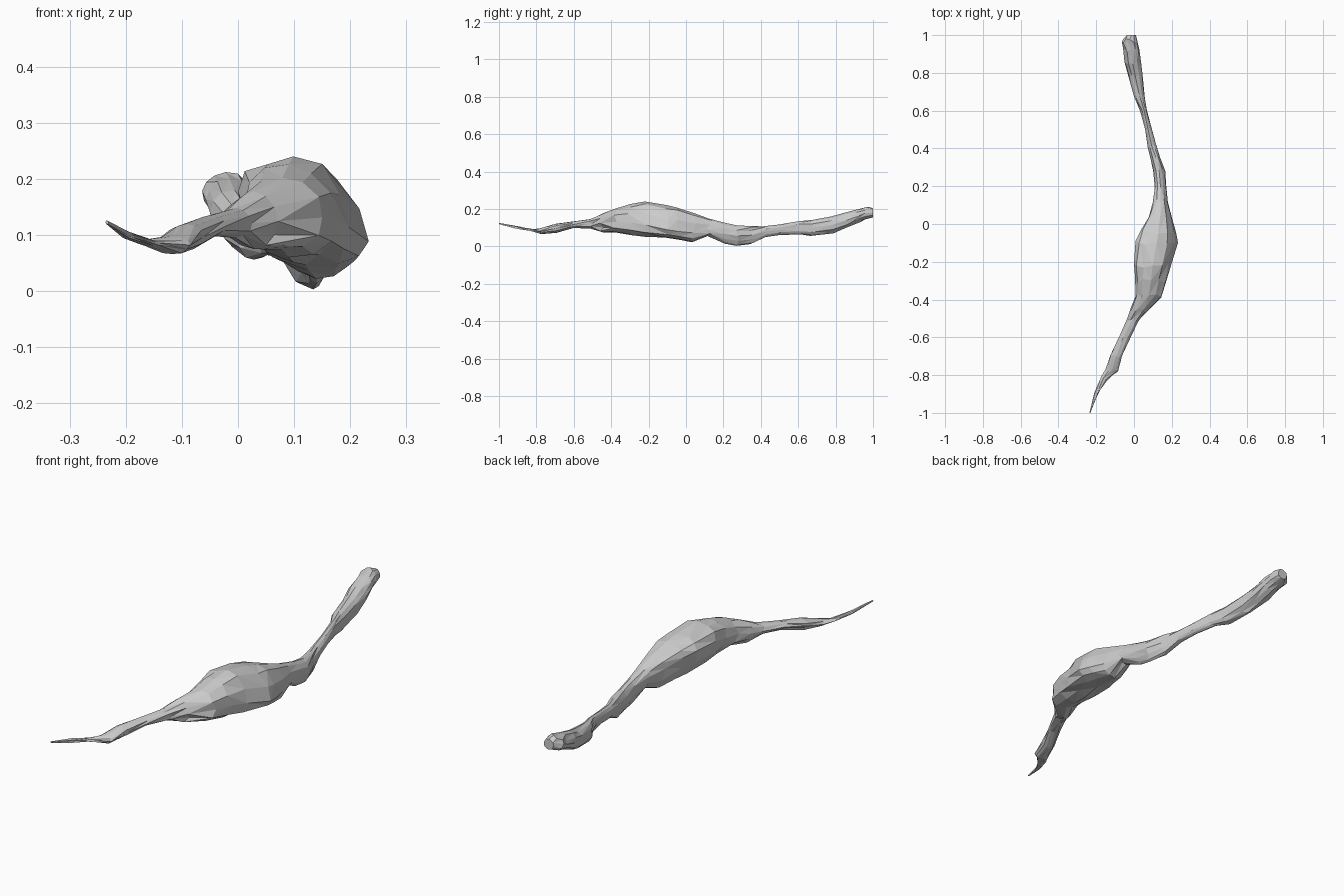
import bpy, bmesh, math, random

random.seed(4)
SIDES = 12

# Cross-sections along the body: y, left x, right x, bottom z, top z
SECTIONS = [
    (-1.00, -.236, -.231, .119, .126),
    (-.90, -.210, -.190, .094, .107),
    (-.82, -.175, -.143, .080, .092),
    (-.77, -.150, -.085, .066, .098),
    (-.70, -.125, -.062, .072, .120),
    (-.60, -.077, -.020, .098, .135),
    (-.51, -.035, .025, .095, .148),
    (-.45, -.015, .072, .075, .178),
    (-.38, .008, .150, .073, .202),
    (-.30, .006, .175, .060, .226),
    (-.22, .000, .197, .051, .240),
    (-.10, .008, .233, .047, .220),
    (-.04, .035, .222, .035, .207),
    (.04, .078, .200, .022, .178),
    (.12, .100, .180, .055, .150),
    (.20, .110, .170, .014, .128),
    (.27, .102, .166, .003, .112),
    (.35, .088, .138, .012, .108),
    (.42, .072, .116, .050, .107),
    (.50, .058, .095, .060, .116),
    (.60, .034, .070, .064, .135),
    (.67, .000, .058, .056, .142),
    (.78, -.030, .046, .070, .160),
    (.86, -.050, .037, .100, .180),
    (.92, -.058, .028, .128, .200),
    (.97, -.064, .020, .145, .212),
    (1.00, -.038, .010, .155, .203),
]


def bump(y, centre, width):
    return math.exp(-((y - centre) / width) ** 2)


def ring(bm, section, end):
    """One irregular, slightly sheared oval around the body."""
    y, x0, x1, z0, z1 = section
    verts = []
    keel = bump(y, .27, .1)
    lean = -.045 * bump(y, -.1, .2)
    for i in range(SIDES):
        a = math.tau * i / SIDES
        c, s = math.cos(a), math.sin(a)
        axis = i % 3 == 0
        k = 1 if axis else random.uniform(.93, 1.07)
        if s < -.1:
            c *= 1 - .45 * keel * -s        # pinch the underside keel
        x = (x0 + x1) / 2 + (x1 - x0) / 2 * c * k
        z = (z0 + z1) / 2 + (z1 - z0) / 2 * s * k + lean * c * (1 - s * s)
        dy = 0 if end else random.uniform(-.012, .012)
        verts.append(bm.verts.new((x, y + dy, z)))
    return verts


# Slender body: bulging middle, tapering tail and blunt far end
bm = bmesh.new()
last = len(SECTIONS) - 1
rings = [ring(bm, s, n in (0, last)) for n, s in enumerate(SECTIONS)]
for a, b in zip(rings, rings[1:]):
    for i in range(SIDES):
        j = (i + 1) % SIDES
        q = (a[i], a[j], b[j], b[i])
        if random.random() < .5:
            bm.faces.new((q[0], q[1], q[2]))
            bm.faces.new((q[0], q[2], q[3]))
        else:
            bm.faces.new((q[0], q[1], q[3]))
            bm.faces.new((q[1], q[2], q[3]))
bm.faces.new(rings[0])
bm.faces.new(rings[-1])
bmesh.ops.recalc_face_normals(bm, faces=bm.faces[:])

mesh = bpy.data.meshes.new("tapered_body")
bm.to_mesh(mesh)
bm.free()
body = bpy.data.objects.new("tapered_body", mesh)
bpy.context.collection.objects.link(body)
